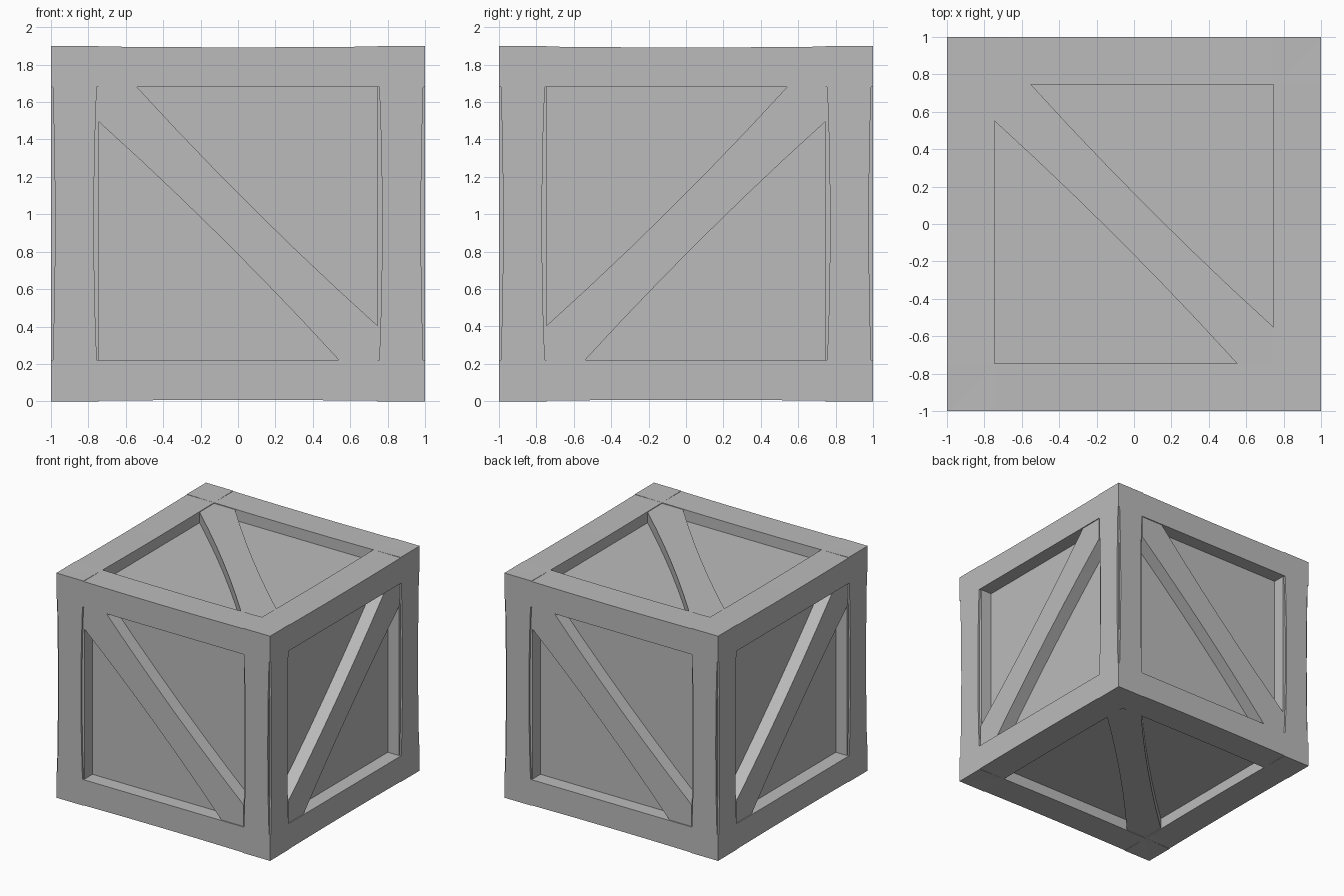
import bpy, bmesh
from math import pi
from mathutils import Matrix, Vector

old = bpy.data.objects.get("Cube")
if old:
    bpy.data.objects.remove(old, do_unlink=True)

grey = bpy.data.materials.new("crate_grey")
grey.use_nodes = True
grey.diffuse_color = (0.5, 0.5, 0.5, 1)
grey.node_tree.nodes["Principled BSDF"].inputs["Base Color"].default_value = (0.5, 0.5, 0.5, 1)

H = 1.9              # crate height
MID = H / 2
INNER = 0.745        # half width of each opening
LOW, HIGH = 0.22, 1.68


def finish(name, bm):
    bmesh.ops.recalc_face_normals(bm, faces=bm.faces)
    mesh = bpy.data.meshes.new(name)
    bm.to_mesh(mesh)
    bm.free()
    mesh.materials.append(grey)
    obj = bpy.data.objects.new(name, mesh)
    bpy.context.collection.objects.link(obj)
    return obj


def box(name, lo, hi):
    lo, hi = Vector(lo), Vector(hi)
    bm = bmesh.new()
    bmesh.ops.create_cube(bm, size=1)
    bmesh.ops.scale(bm, vec=hi - lo, verts=bm.verts)
    bmesh.ops.translate(bm, vec=(lo + hi) / 2, verts=bm.verts)
    return finish(name, bm)


def plank(name, outline, depth, matrix):
    """Extrude a flat outline in x and z backwards along y, then place it."""
    bm = bmesh.new()
    face = bm.faces.new([bm.verts.new((x, 0, z)) for x, z in outline])
    out = bmesh.ops.extrude_face_region(bm, geom=[face])
    verts = [g for g in out["geom"] if isinstance(g, bmesh.types.BMVert)]
    bmesh.ops.translate(bm, vec=(0, depth, 0), verts=verts)
    bm.transform(matrix)
    return finish(name, bm)


def bowed(a, b, sag, steps=6):
    """Points from a to b, pulled sideways by sag in the middle."""
    a, b = Vector(a), Vector(b)
    side = Vector((-(b - a).y, (b - a).x)).normalized()
    return [a.lerp(b, i / steps) + side * sag * 4 * (i / steps) * (1 - i / steps)
            for i in range(steps + 1)]


def brace_outline(w, h, cut_w, cut_h):
    """Diagonal from upper left to lower right, slimmer in the middle."""
    upper = bowed((cut_w - w, h), (w, cut_h - h), -0.022)
    lower = bowed((w - cut_w, -h), (-w, h - cut_h), -0.022)
    return upper + [(w, -h)] + lower + [(-w, h)]


# Inner box whose sides are the recessed panels
box("inner_panels", (-0.88, -0.88, 0.1), (0.88, 0.88, H - 0.1))

# Corner posts
for i, (sx, sy) in enumerate([(-1, -1), (1, -1), (1, 1), (-1, 1)]):
    xs, ys = sorted((sx * INNER, sx * 0.985)), sorted((sy * INNER, sy * 0.985))
    box(f"corner_post_{i + 1}", (xs[0], ys[0], 0.1), (xs[1], ys[1], H - 0.1))

# Top and bottom rails, dipping slightly along their outer face
for level, sign in (("bottom", -1), ("top", 1)):
    for i in range(4):
        outer = bowed((-1, MID), (1, MID), -0.008)
        outline = [(-1, HIGH - MID)] + outer + [(1, HIGH - MID)]
        outline = [(x, z * sign) for x, z in outline]
        turn = Matrix.Rotation(i * pi / 2, 4, 'Z')
        plank(f"{level}_rail_{i + 1}", outline, 1 - INNER,
              Matrix.Translation((0, 0, MID)) @ turn @ Matrix.Translation((0, -1, 0)))

# Upright boards and diagonal braces on the four sides
upright = bowed((-0.99, LOW), (-0.99, HIGH), -0.012) + bowed((-0.755, HIGH), (-0.755, LOW), -0.015)
side_brace = brace_outline(INNER, HIGH - MID, 0.205, 0.185)
for i, side in enumerate(("front", "right", "back", "left")):
    place = Matrix.Rotation(i * pi / 2, 4, 'Z') @ Matrix.Translation((0, -1, 0))
    plank(f"{side}_upright_a", upright, 0.1, place)
    plank(f"{side}_upright_b", [(-x, z) for x, z in upright], 0.1, place)
    # neighbouring sides lean in opposite directions
    lean = 1 if i % 2 == 0 else -1
    plank(f"{side}_brace", [(x * lean, z) for x, z in side_brace], 0.13,
          place @ Matrix.Translation((0, 0.008, MID)))

# Diagonal braces on the lid and the base
flat_brace = brace_outline(INNER, INNER, 0.195, 0.195)
plank("top_brace", flat_brace, 0.11,
      Matrix.Translation((0, 0, H - 0.01)) @ Matrix.Rotation(-pi / 2, 4, 'X'))
plank("bottom_brace", flat_brace, 0.11,
      Matrix.Translation((0, 0, 0.01)) @ Matrix.Rotation(pi / 2, 4, 'X'))
